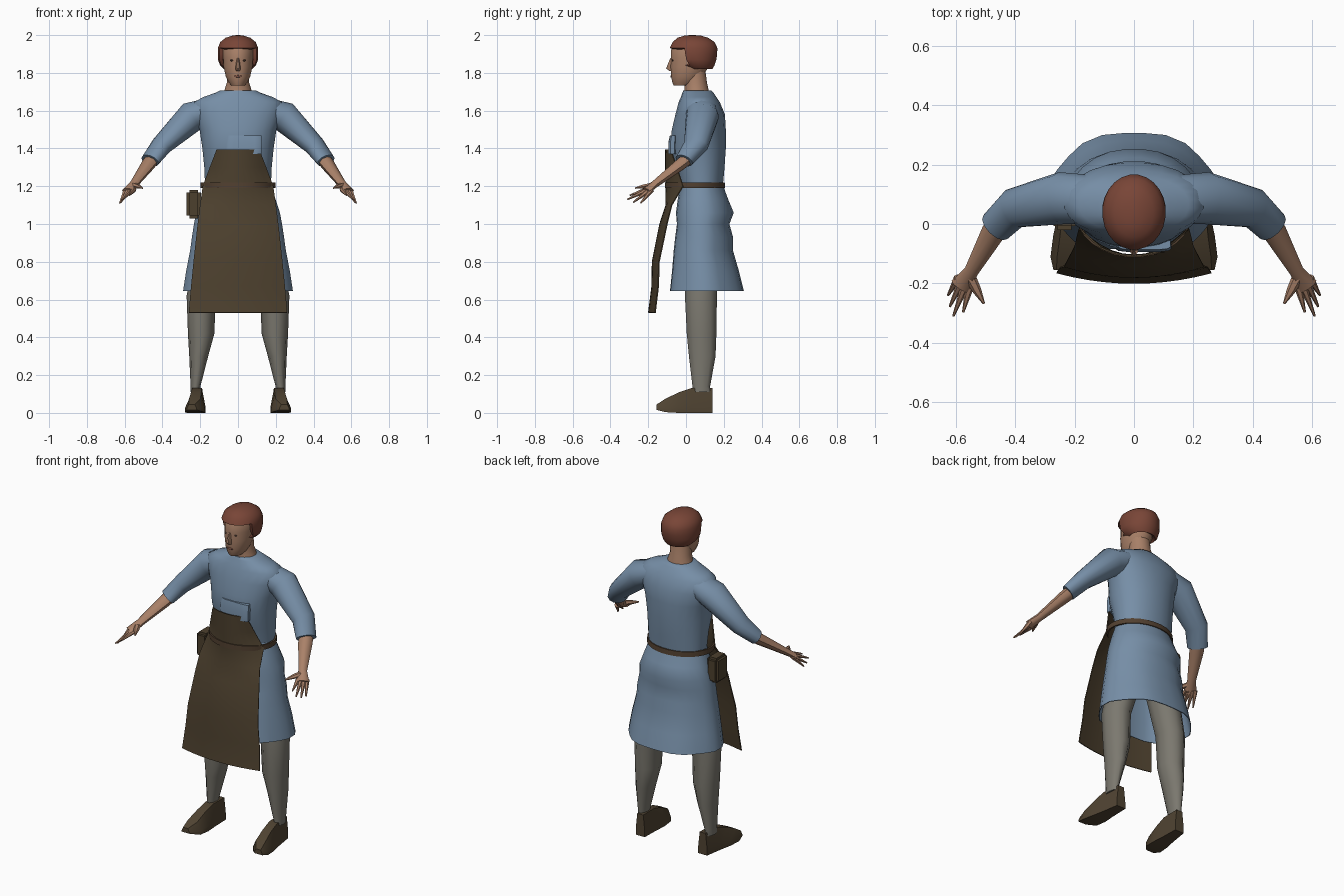
import bpy, bmesh
from math import sin, cos, pi, radians, copysign
from mathutils import Vector

old = bpy.data.objects.get("Cube")
if old:
    bpy.data.objects.remove(old, do_unlink=True)


def material(name, rgb):
    m = bpy.data.materials.new(name)
    m.use_nodes = True
    m.diffuse_color = (*rgb, 1)
    bsdf = next(n for n in m.node_tree.nodes if n.type == 'BSDF_PRINCIPLED')
    bsdf.inputs["Base Color"].default_value = (*rgb, 1)
    bsdf.inputs["Roughness"].default_value = 0.9
    return m


BLUE = material("blue_cloth", (0.182, 0.272, 0.385))
LEATHER = material("brown_leather", (0.073, 0.051, 0.027))
STRAP = material("belt_leather", (0.085, 0.052, 0.03))
SHOE = material("shoe_leather", (0.08, 0.057, 0.032))
SKIN = material("skin", (0.4, 0.22, 0.14))
HAIR = material("red_brown_hair", (0.19, 0.06, 0.038))
HOSE = material("grey_hose", (0.2, 0.19, 0.16))
DARK = material("dark_eyes", (0.07, 0.04, 0.03))
LIPS = material("lips", (0.25, 0.1, 0.07))


def finish(name, mat, bm, thick=0, offset=-1, angle=50):
    """Turn a bmesh into a shaded object, optionally given a thickness."""
    bmesh.ops.recalc_face_normals(bm, faces=bm.faces)
    me = bpy.data.meshes.new(name)
    bm.to_mesh(me)
    bm.free()
    me.materials.append(mat)
    ob = bpy.data.objects.new(name, me)
    bpy.context.collection.objects.link(ob)
    bpy.ops.object.select_all(action='DESELECT')
    ob.select_set(True)
    bpy.context.view_layer.objects.active = ob
    if thick:
        mod = ob.modifiers.new("thickness", 'SOLIDIFY')
        mod.thickness, mod.offset = thick, offset
        bpy.ops.object.modifier_apply(modifier=mod.name)
    bpy.ops.object.shade_smooth_by_angle(angle=radians(angle))


def loft(rings, caps=(True, True), closed=True):
    """Bridge successive rings of points."""
    bm = bmesh.new()
    vs = [[bm.verts.new(p) for p in r] for r in rings]
    n = len(vs[0])
    for a, b in zip(vs, vs[1:]):
        for i in range(n if closed else n - 1):
            j = (i + 1) % n
            bm.faces.new((a[i], a[j], b[j], b[i]))
    if closed and caps[0]:
        bm.faces.new(vs[0])
    if closed and caps[1]:
        bm.faces.new(vs[-1])
    return bm


def spow(v, p):
    return copysign(abs(v) ** (2 / p), v)


def stack(rows, n=16, front=2.0, back=2.0, caps=(True, True), side=1, wave=0):
    """Level ovals, each row: z, centre x, half width, front y, back y."""
    rings = []
    top = max(r[0] for r in rows)
    for z, cx, hx, yf, yb in rows:
        ring = []
        for i in range(n):
            a = 2 * pi * (i + 0.5) / n - pi / 2
            k = 1 + wave * (top - z) * cos(6 * a)
            p = back if sin(a) > 0 else front
            ring.append((side * (cx + hx * k * spow(cos(a), p)),
                         (yf + yb) / 2 + (yb - yf) / 2 * k * spow(sin(a), p), z))
        rings.append(ring)
    return loft(rings, caps)


def tube(path, n=8, side=1):
    """Ovals across a path, each point: x, y, z, half width, half depth."""
    pts = [Vector(p[:3]) for p in path]
    rings = []
    for i, (c, p) in enumerate(zip(pts, path)):
        t = (pts[min(i + 1, len(pts) - 1)] - pts[max(i - 1, 0)]).normalized()
        u = t.cross(Vector((0, 0, 1))).normalized()
        v = u.cross(t)
        ring = []
        for k in range(n):
            a = 2 * pi * k / n
            q = c + u * p[3] * cos(a) + v * p[4] * sin(a)
            ring.append((side * q.x, q.y, q.z))
        rings.append(ring)
    return loft(rings)


def blob(name, mat, centre, size):
    bm = bmesh.new()
    bmesh.ops.create_icosphere(bm, subdivisions=2, radius=1)
    bmesh.ops.scale(bm, vec=size, verts=bm.verts)
    bmesh.ops.translate(bm, vec=centre, verts=bm.verts)
    finish(name, mat, bm)


# Head, neck and nose
finish("neck", SKIN, stack([
    (1.66, 0, .085, -.018, .128), (1.705, 0, .074, -.008, .122),
    (1.75, 0, .06, -.012, .112), (1.84, 0, .06, -.012, .1)]))
finish("head", SKIN, stack([
    (1.732, 0, .036, -.066, .03), (1.75, 0, .05, -.074, .07),
    (1.78, 0, .066, -.08, .09), (1.83, 0, .077, -.083, .12),
    (1.88, 0, .08, -.082, .14), (1.93, 0, .082, -.08, .14),
    (1.97, 0, .065, -.055, .12)]))
finish("nose", SKIN, stack([
    (1.878, 0, .007, -.084, -.06), (1.824, 0, .015, -.107, -.06),
    (1.81, 0, .012, -.09, -.06)], n=8))

# Eyes and mouth
for s, tag in ((1, "left"), (-1, "right")):
    blob(tag + "_eye", DARK, (s * .032, -.0705, 1.866), (.011, .004, .005))
blob("mouth", LIPS, (0, -.079, 1.782), (.022, .004, .006))

# Hair cap with the face opening cut away, lower towards the ears
bm = stack([
    (1.82, 0, .075, .0, .14), (1.84, 0, .096, -.04, .152),
    (1.87, 0, .107, -.07, .162), (1.9, 0, .107, -.08, .166),
    (1.932, 0, .107, -.087, .167), (1.963, 0, .095, -.072, .152),
    (1.986, 0, .066, -.045, .118), (1.997, 0, .03, -.01, .08),
    (2.0, 0, .008, .02, .045)], n=24, caps=(False, True))
cut = []
for f in bm.faces:
    c = f.calc_center_median()
    if c.z < 1.93 and c.y < .02 - (c.z - 1.83) * .3:
        cut.append(f)
bmesh.ops.delete(bm, geom=cut, context='FACES')
finish("hair", HAIR, bm, thick=.02)

# Tunic body, skirt and the loose fold at the chest
finish("tunic_body", BLUE, stack([
    (1.19, 0, .175, -.03, .195), (1.30, 0, .18, -.055, .205),
    (1.40, 0, .19, -.085, .212), (1.50, 0, .205, -.076, .212),
    (1.58, 0, .235, -.057, .207), (1.645, 0, .235, -.04, .18),
    (1.672, 0, .185, -.028, .162), (1.695, 0, .12, -.02, .146),
    (1.708, 0, .095, -.014, .134)], n=24, front=2.2, back=2.1), angle=60)
finish("tunic_skirt", BLUE, stack([
    (1.21, 0, .172, -.03, .195), (1.13, 0, .2, -.045, .225),
    (1.06, 0, .222, -.055, .255), (1.0, 0, .233, -.05, .232),
    (.93, 0, .243, -.06, .252), (.86, 0, .252, -.068, .252),
    (.75, 0, .272, -.078, .285), (.645, 0, .287, -.09, .312)],
    n=24, front=2.6, back=1.9, caps=(True, False), wave=.05),
    thick=.004, angle=60)
finish("chest_fold", BLUE, stack([
    (1.37, .03, .095, -.094, -.04), (1.43, .033, .095, -.094, -.04),
    (1.468, .035, .09, -.086, -.04)], n=12, front=5))

# Apron: a bib widening into a bowed sheet
sheet = []
for z, half, mid, edge in (
        (1.395, .112, -.107, -.08), (1.3, .148, -.107, -.048),
        (1.2, .185, -.106, -.015), (1.1, .2, -.105, -.075),
        (1.0, .213, -.138, -.1), (.8, .235, -.178, -.142),
        (.67, .248, -.18, -.146), (.53, .26, -.198, -.163)):
    sheet.append([(half * t, mid + (edge - mid) * t * t, z)
                  for t in (k / 5 for k in range(-5, 6))])
finish("apron", LEATHER, loft(sheet, closed=False), thick=.006, offset=0)

# Belt and pouch
finish("belt", STRAP, stack([
    (1.19, 0, .2, -.113, .208), (1.22, 0, .2, -.113, .206)], n=28,
    caps=(False, False)), thick=.01)
bm = bmesh.new()
bmesh.ops.create_cube(bm, size=1)
bmesh.ops.scale(bm, vec=(.075, .11, .15), verts=bm.verts)
bmesh.ops.translate(bm, vec=(-.234, .035, 1.105), verts=bm.verts)
bmesh.ops.bevel(bm, geom=bm.edges[:], offset=.014, segments=2, affect='EDGES')
finish("belt_pouch", LEATHER, bm)

# Limbs, the same on both sides
FINGERS = ((-.024, (.626, -.24, 1.11)), (-.008, (.62, -.278, 1.115)),
           (.008, (.608, -.31, 1.13)), (.024, (.575, -.297, 1.152)))
for s, tag in ((1, "left"), (-1, "right")):
    finish(tag + "_sleeve", BLUE, tube([
        (.09, .08, 1.625, .08, .058), (.245, .087, 1.568, .088, .082),
        (.405, .052, 1.415, .068, .054), (.466, -.01, 1.335, .057, .042)],
        n=12, side=s), angle=60)
    finish(tag + "_forearm", SKIN, tube([
        (.445, .02, 1.355, .04, .035), (.475, -.03, 1.315, .04, .033),
        (.548, -.16, 1.215, .024, .021), (.582, -.212, 1.175, .038, .017)],
        side=s))
    for k, tip in FINGERS:
        finish(tag + "_finger", SKIN, tube([
            (.572 - .82 * k, -.195 - .57 * k, 1.182, .015, .015),
            (*tip, .004, .004)], n=6, side=s))
    finish(tag + "_thumb", SKIN, tube([
        (.553, -.175, 1.205, .02, .016), (.528, -.225, 1.198, .015, .012),
        (.505, -.268, 1.19, .004, .004)], n=6, side=s))

    finish(tag + "_leg", HOSE, stack([
        (.95, .11, .1, -.01, .18), (.62, .195, .077, -.01, .168),
        (.42, .195, .07, .0, .165), (.3, .208, .05, .012, .16),
        (.14, .225, .026, .032, .13), (.11, .225, .026, .035, .128)],
        n=10, side=s))

    # Shoe: cross-sections from heel to toe
    sections = []
    for y, cx, base, low, top, h in (
            (.14, .21, .0, .03, .02, .132), (.03, .217, .0, .04, .026, .132),
            (-.04, .222, .0, .05, .027, .108), (-.11, .229, .004, .052, .03, .074),
            (-.155, .245, .016, .026, .016, .045)):
        mid = base + (h - base) * .3
        outline = ((-low, base), (low, base), (low, mid),
                   (top, h), (-top, h), (-low, mid))
        sections.append([(s * (cx + x), y, z) for x, z in outline])
    finish(tag + "_shoe", SHOE, loft(sections), angle=40)
